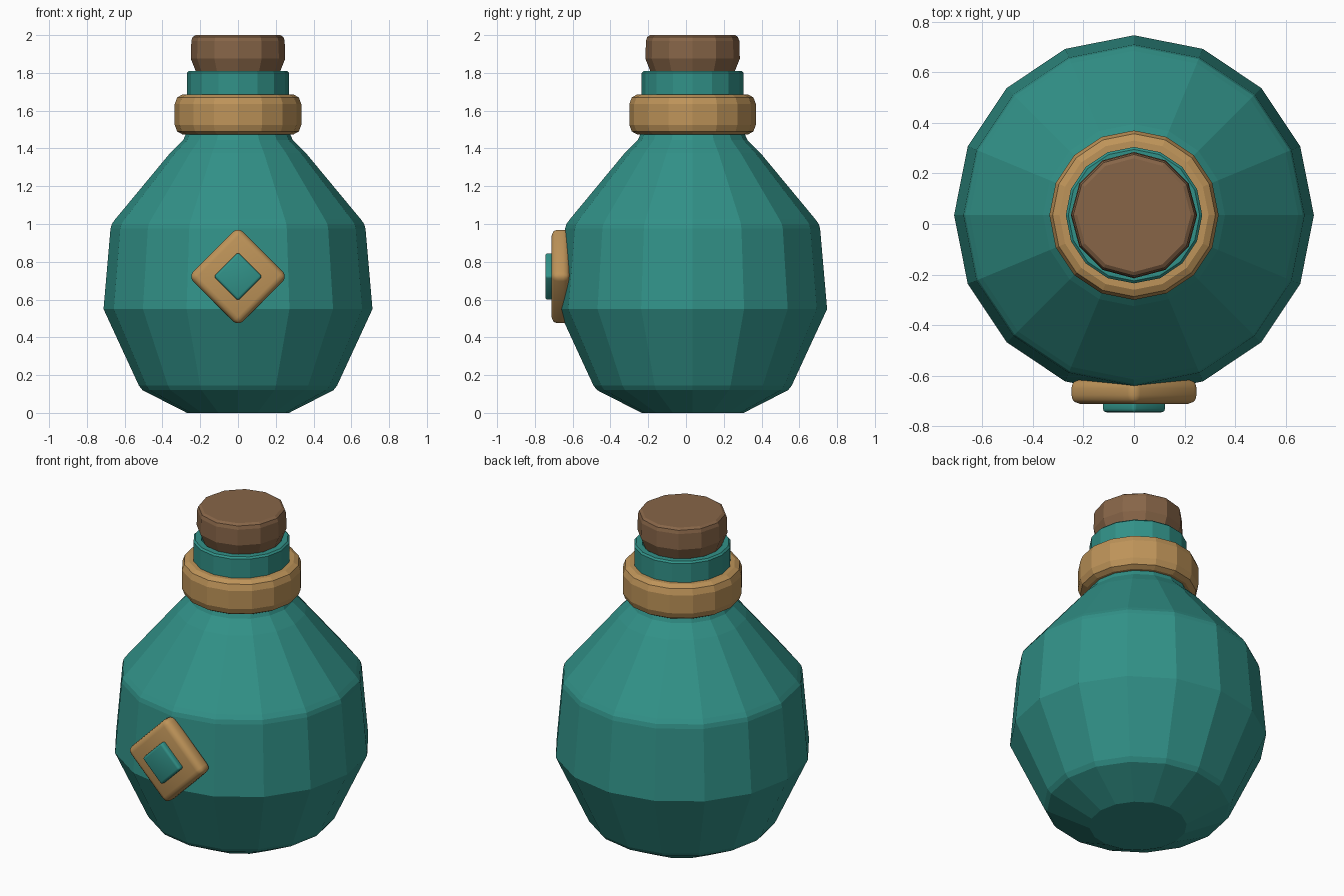
import bpy, bmesh, math

if "Cube" in bpy.data.objects:
    bpy.data.objects.remove(bpy.data.objects["Cube"], do_unlink=True)

AXIS_Y = 0.035  # the bottle axis sits slightly back to balance the badge


def material(name, rgb):
    m = bpy.data.materials.new(name)
    m.use_nodes = True
    m.diffuse_color = (*rgb, 1)
    bsdf = m.node_tree.nodes["Principled BSDF"]
    bsdf.inputs["Base Color"].default_value = (*rgb, 1)
    bsdf.inputs["Roughness"].default_value = 0.8
    return m


teal = material("teal glass", (0.031, 0.285, 0.246))
gold = material("tan gold", (0.515, 0.295, 0.100))
brown = material("cork brown", (0.242, 0.130, 0.064))


def finish(bm, name, mat):
    bmesh.ops.recalc_face_normals(bm, faces=bm.faces)
    mesh = bpy.data.meshes.new(name)
    bm.to_mesh(mesh)
    bm.free()
    mesh.materials.append(mat)
    ob = bpy.data.objects.new(name, mesh)
    bpy.context.collection.objects.link(ob)
    return ob


def lathe(name, profile, sides, mat, closed=False):
    """Revolve (radius, height) points; ends are capped, or joined if closed."""
    bm = bmesh.new()
    rings = []
    for r, z in profile:
        rings.append([bm.verts.new((r * math.cos(2 * math.pi * i / sides),
                                    AXIS_Y + r * math.sin(2 * math.pi * i / sides), z))
                      for i in range(sides)])
    pairs = list(zip(rings, rings[1:]))
    if closed:
        pairs.append((rings[-1], rings[0]))
    else:
        bm.faces.new(rings[0])
        bm.faces.new(rings[-1])
    for a, b in pairs:
        for i in range(sides):
            j = (i + 1) % sides
            bm.faces.new((a[i], a[j], b[j], b[i]))
    return finish(bm, name, mat)


def diamond(name, half, y_front, y_back, bevel, mat):
    """Rounded square plate standing on its corner on the front."""
    bm = bmesh.new()
    bmesh.ops.create_cube(bm, size=2)
    for v in bm.verts:
        v.co.x *= half
        v.co.z *= half
        v.co.y *= (y_back - y_front) / 2
    ob = finish(bm, name, mat)
    ob.location = (0, (y_front + y_back) / 2, 0.722)
    ob.rotation_euler = (0, math.radians(45), 0)
    mod = ob.modifiers.new("rounded edges", "BEVEL")
    mod.width = bevel
    mod.segments = 3
    bpy.ops.object.select_all(action="DESELECT")
    ob.select_set(True)
    bpy.context.view_layer.objects.active = ob
    bpy.ops.object.modifier_apply(modifier=mod.name)
    bpy.ops.object.shade_smooth_by_angle(angle=math.radians(35))
    return ob


# Bottle body with neck and rim
lathe("bottle_body", [
    (0.27, 0), (0.505, 0.12), (0.525, 0.145), (0.712, 0.55),
    (0.675, 0.975), (0.668, 1.0), (0.65, 1.025), (0.36, 1.375),
    (0.29, 1.445), (0.27, 1.49), (0.27, 1.8), (0.26, 1.81),
    (0.225, 1.81), (0.22, 1.74)], 16, teal)

# Rounded collar around the neck
lathe("neck_collar", [
    (0.25, 1.475), (0.295, 1.475), (0.322, 1.49), (0.335, 1.525),
    (0.335, 1.635), (0.322, 1.67), (0.295, 1.685), (0.25, 1.685)], 16, gold, True)

# Stopper
lathe("cork", [
    (0.2, 1.75), (0.222, 1.805), (0.25, 1.875), (0.247, 1.97),
    (0.24, 1.99), (0.225, 2.0)], 12, brown)

# Badge on the front
diamond("badge_frame", 0.186, -0.712, -0.615, 0.035, gold)
diamond("badge_gem", 0.091, -0.745, -0.7, 0.014, teal)
